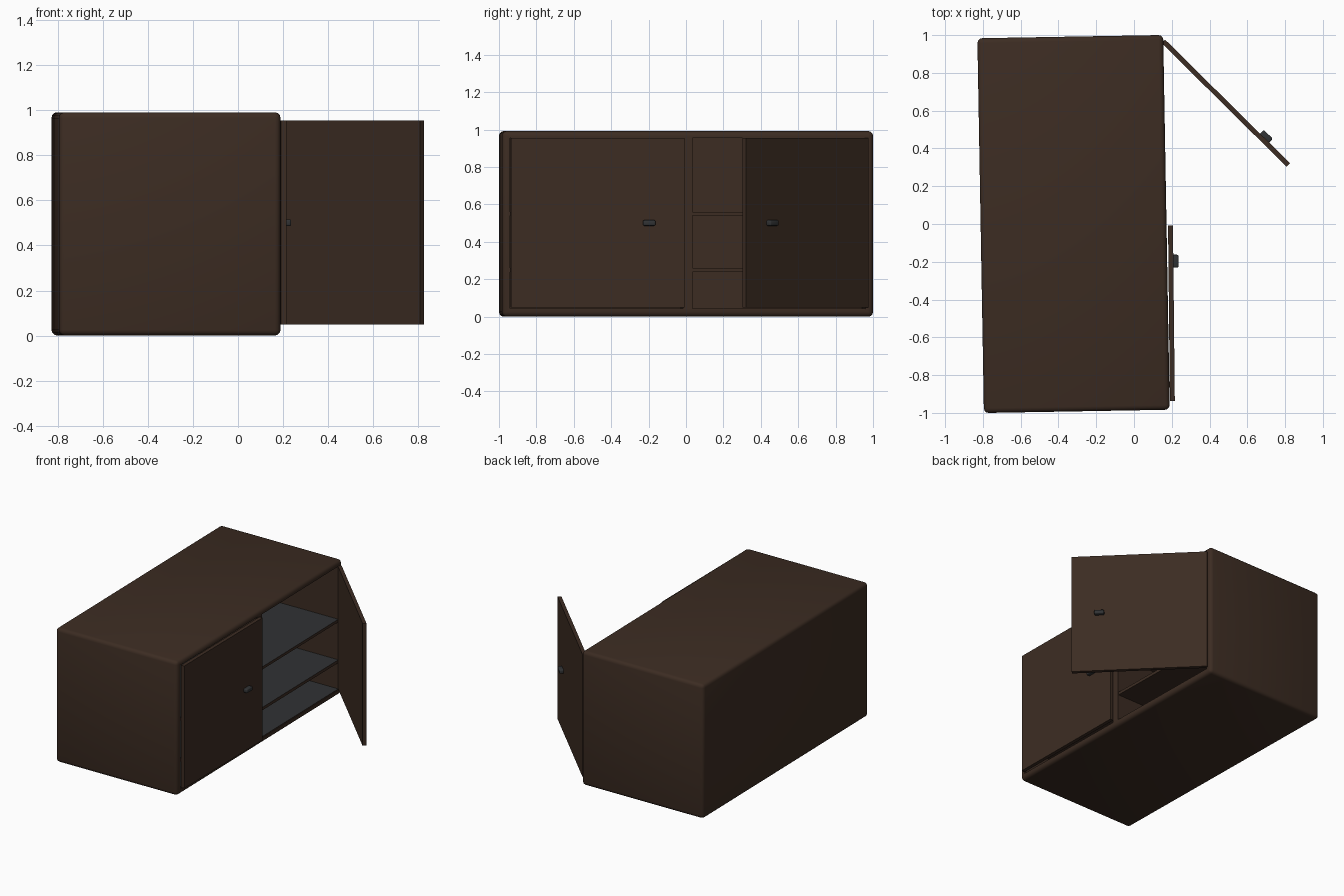
import bpy, bmesh
from math import radians
from mathutils import Matrix, Vector

if "Cube" in bpy.data.objects:
    bpy.data.objects.remove(bpy.data.objects["Cube"])


def material(name, rgb):
    m = bpy.data.materials.new(name)
    m.diffuse_color = (*rgb, 1)
    m.use_nodes = True
    m.node_tree.nodes["Principled BSDF"].inputs["Base Color"].default_value = m.diffuse_color
    return m


WOOD = material("dark_wood", (0.045, 0.025, 0.016))
GREY = material("shelf_grey", (0.03, 0.032, 0.034))


def box(name, lo, hi, frame, mat=WOOD, top=None, bevel=0, segments=3):
    """Box between two corners, placed by a frame matrix."""
    lo, hi = Vector(lo), Vector(hi)
    bm = bmesh.new()
    place = Matrix.Translation((lo + hi) / 2) @ Matrix.Diagonal((*(hi - lo), 1))
    bmesh.ops.create_cube(bm, size=1, matrix=place)
    if bevel:
        bmesh.ops.bevel(bm, geom=bm.edges[:], offset=bevel, segments=segments,
                        profile=0.5, affect='EDGES')
    bm.normal_update()
    me = bpy.data.meshes.new(name)
    me.materials.append(mat)
    if top:
        me.materials.append(top)
        for f in bm.faces:
            if f.normal.z > 0.9:
                f.material_index = 1
    bm.to_mesh(me)
    bm.free()
    ob = bpy.data.objects.new(name, me)
    ob.matrix_world = frame
    bpy.context.collection.objects.link(ob)
    if bevel:
        bpy.ops.object.select_all(action='DESELECT')
        ob.select_set(True)
        bpy.context.view_layer.objects.active = ob
        bpy.ops.object.shade_smooth_by_angle(angle=radians(35))
    return ob


# Cabinet body, turned slightly, with a rounded outer shell
HX, HY, TOP = 0.492, 0.992, 0.992
body = Matrix.Translation((-0.32, 0, 0)) @ Matrix.Rotation(radians(1.0), 4, 'Z')
shell = box("cabinet_shell", (-HX, -HY, 0), (HX, HY, TOP), body, bevel=0.025)

# Two compartments hollowed from the front, leaving a centre divider
for side, y0, y1 in (("left", -0.95, -0.025), ("right", 0.025, 0.95)):
    cutter = box(side + "_compartment_cutter", (-HX + 0.03, y0, 0.04),
                 (HX + 0.1, y1, 0.955), body)
    cutter.hide_render = True
    cutter.hide_viewport = True
    cut = shell.modifiers.new(side + "_compartment", 'BOOLEAN')
    cut.operation = 'DIFFERENCE'
    cut.solver = 'EXACT'
    cut.object = cutter

    # Floor board and two shelves with grey tops
    for part, z0, z1 in (("floor_board", 0.038, 0.045),
                         ("lower_shelf", 0.238, 0.26),
                         ("upper_shelf", 0.54, 0.56)):
        box(side + "_" + part, (-HX + 0.028, y0 - 0.002, z0),
            (HX - 0.005, y1 + 0.002, z1), body, top=GREY)

# Doors: left nearly shut, right swung open about its hinge
WIDTH, THICK = 0.93, 0.026
for side, hinge, angle, s in (("left", (0.19, -0.937, 0), 0.6, 1),
                              ("right", (0.147, 0.957, 0), 45.3, -1)):
    frame = Matrix.Translation(hinge) @ Matrix.Rotation(radians(angle), 4, 'Z')
    ys = sorted((0, s * WIDTH))
    box(side + "_door", (0, ys[0], 0.05), (THICK, ys[1], 0.955), frame)
    # Small rounded pull near the free edge
    yc = s * (WIDTH - 0.19)
    box(side + "_door_handle", (THICK - 0.01, yc - 0.034, 0.486),
        (THICK + 0.028, yc + 0.034, 0.516), frame, mat=GREY, bevel=0.008)
